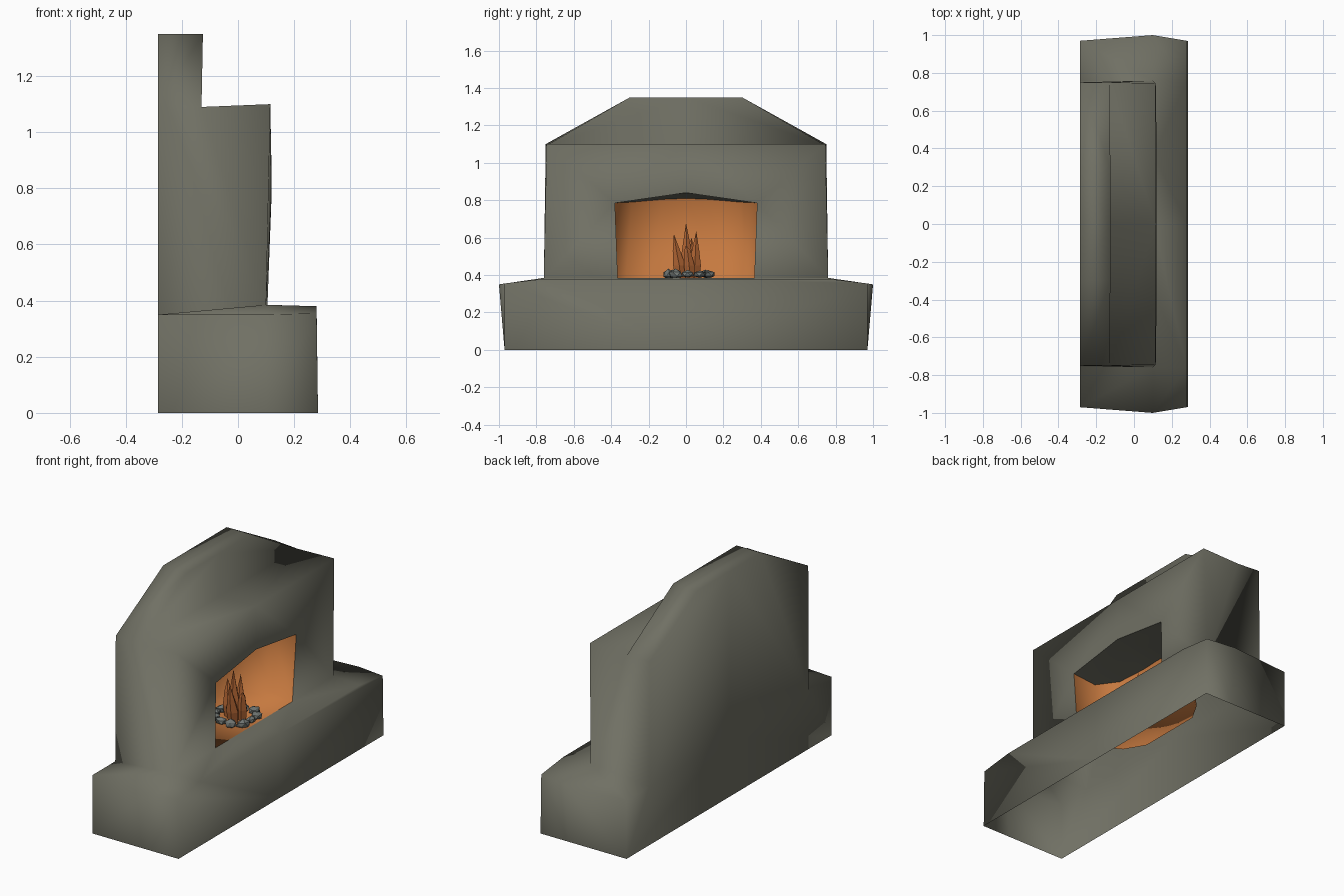
import bpy, bmesh, math, random
from mathutils import Vector, Matrix

if "Cube" in bpy.data.objects:
    bpy.data.objects.remove(bpy.data.objects["Cube"])

random.seed(4)


def material(name, rgb):
    m = bpy.data.materials.new(name)
    m.diffuse_color = (*rgb, 1)
    m.use_nodes = True
    m.node_tree.nodes["Principled BSDF"].inputs["Base Color"].default_value = m.diffuse_color
    return m


PLASTER = material("dark grey plaster", (0.162, 0.162, 0.127))
GLOW = material("orange firebox", (0.56, 0.19, 0.05))
FLAME = material("deep orange flame", (0.46, 0.135, 0.035))
STONE = material("grey stone", (0.16, 0.178, 0.168))


def add_object(name, bm, mat, smooth=True, mirror=False):
    bmesh.ops.recalc_face_normals(bm, faces=bm.faces)
    for f in bm.faces:
        f.smooth = smooth
    me = bpy.data.meshes.new(name)
    bm.to_mesh(me)
    bm.free()
    me.materials.append(mat)
    ob = bpy.data.objects.new(name, me)
    bpy.context.collection.objects.link(ob)
    if mirror:
        mod = ob.modifiers.new("mirror", 'MIRROR')
        mod.use_axis = (False, True, False)
        mod.use_clip = True
    return ob


def half_mesh(name, points, faces, mat):
    """Half model (y >= 0) from named points, mirrored across y = 0."""
    bm = bmesh.new()
    v = {k: bm.verts.new(p) for k, p in points.items()}
    for f in faces:
        bm.faces.new([v[k] for k in f.split()])
    return add_object(name, bm, mat, mirror=True)


# Hearth bench and chimney breast: one shell, open underneath
shell = {
    "b0": (-.285, 0, 0), "b1": (-.285, .97, 0), "b2": (.1, .97, 0),
    "b3": (.285, .97, 0), "b4": (.285, 0, 0),
    "h1": (-.285, .97, .35), "h2": (.1, 1, .35), "h3": (.28, .97, .355),
    "h4": (.28, .76, .38), "h5": (.28, 0, .38),
    "p0": (-.285, 0, .35), "p1": (-.285, .755, .35), "p2": (.1, .76, .385),
    "s1": (-.285, .75, 1.1), "s2": (-.13, .75, 1.09), "s3": (.115, .745, 1.1),
    "s4": (.115, 0, 1.1), "s5": (-.13, 0, 1.09),
    "t0": (-.285, 0, 1.35), "t1": (-.285, .3, 1.35),
    "t2": (-.125, .3, 1.35), "t3": (-.125, 0, 1.35),
    "j": (.105, 0, .385), "j0": (.105, .365, .385),
    "j1": (.12, .38, .785), "j2": (.12, 0, .84),
}
half_mesh("hearth_and_chimney", shell, [
    "b0 b1 h1 p1 p0", "p0 p1 s1 t1 t0",              # back
    "b1 b2 h2 h1", "b2 b3 h3 h2", "b3 b4 h5 h4 h3",  # bench sides
    "h1 h2 p2 p1", "h2 h3 h4 p2", "p2 h4 h5 j j0",   # bench top
    "p1 p2 s3 s2 s1", "p2 j0 j1 s3", "j1 j2 s4 s3",  # chimney breast
    "s2 s3 s4 s5", "s1 s2 t2 t1", "s2 s5 t3 t2", "t1 t2 t3 t0",
], PLASTER)

# Curved firebox wall and floor, leaning forward at the top
box = {
    "f": (.105, 0, .385),
    "a0": (.105, .365, .385), "a1": (-.05, .4, .385), "a2": (-.19, .32, .385),
    "a3": (-.26, .2, .385), "a4": (-.26, 0, .385),
    "c0": (.12, .38, .785), "c1": (-.05, .4, .785), "c2": (-.14, .29, .79),
    "c3": (-.17, .12, .805), "c4": (-.17, 0, .81),
}
half_mesh("firebox", box,
          [f"a{i} a{i+1} c{i+1} c{i}" for i in range(4)] + ["f a0 a1 a2 a3 a4"], GLOW)

# Plaster ceiling between the arch and the firebox wall
ceiling = {k: box[k] for k in ("c0", "c1", "c2", "c3", "c4")}
ceiling["arch"] = (.12, 0, .84)
half_mesh("firebox_ceiling", ceiling,
          ["arch c0 c1", "arch c1 c2", "arch c2 c3", "arch c3 c4"], PLASTER)

# Ring of stones round the fire
CX, CY, FLOOR = -.03, .01, .385
bm = bmesh.new()
count = 11
for i in range(count):
    a = 2 * math.pi * i / count
    r = .115 + random.uniform(-.01, .01)
    size = Vector((random.uniform(.026, .036), random.uniform(.032, .044),
                   random.uniform(.02, .028)))
    place = (Matrix.Translation((CX + r * math.cos(a), CY + r * math.sin(a), FLOOR + .02))
             @ Matrix.Rotation(a, 4, 'Z') @ Matrix.Diagonal((*size, 1)))
    new = bmesh.ops.create_icosphere(bm, subdivisions=1, radius=1)["verts"]
    for v in new:
        v.co *= random.uniform(.85, 1.1)
    bmesh.ops.transform(bm, matrix=place, verts=new)
add_object("fire_stones", bm, STONE, smooth=False)

# Flames: faceted tongues (base dx, dy, radius, tip dx, tip dy, tip z)
bm = bmesh.new()
for dx, dy, rad, tx, ty, tz in [(0, 0, .045, 0, -.01, .68), (.02, -.04, .035, .02, -.075, .62),
                                (.01, .035, .035, .01, .045, .635), (-.04, .01, .035, -.06, .02, .6),
                                (.045, .01, .03, .06, -.01, .56)]:
    rings = []
    for z, s, lean in ((FLOOR, .8, 0), (.45, 1, .15), (.53, .6, .6)):
        cx, cy = CX + dx + (tx - dx) * lean, CY + dy + (ty - dy) * lean
        rings.append([bm.verts.new((cx + s * rad * math.cos(k * math.tau / 5),
                                    cy + s * rad * math.sin(k * math.tau / 5), z))
                      for k in range(5)])
    tip = bm.verts.new((CX + tx, CY + ty, tz))
    for k in range(5):
        n = (k + 1) % 5
        for lo, hi in zip(rings, rings[1:]):
            bm.faces.new((lo[k], lo[n], hi[n], hi[k]))
        bm.faces.new((rings[-1][k], rings[-1][n], tip))
add_object("flames", bm, FLAME, smooth=False)
